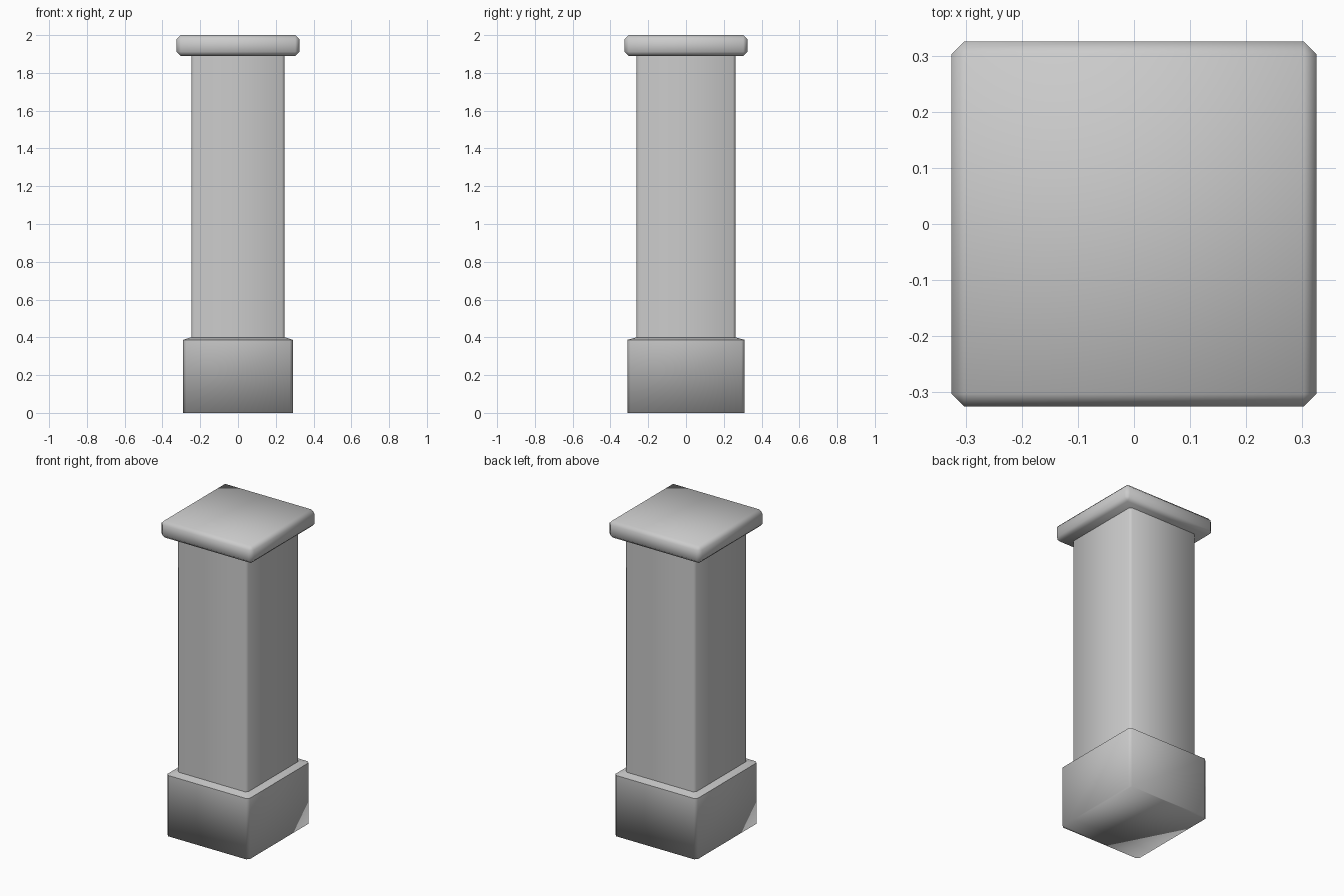
import bpy
import bmesh

if "Cube" in bpy.data.objects:
    bpy.data.objects.remove(bpy.data.objects["Cube"], do_unlink=True)

# One plain stone colour for the whole pillar
stone = bpy.data.materials.new("grey_stone")
stone.use_nodes = True
colour = (0.6, 0.6, 0.6, 1)
stone.diffuse_color = colour
bsdf = next(n for n in stone.node_tree.nodes if n.type == 'BSDF_PRINCIPLED')
bsdf.inputs["Base Color"].default_value = colour


def chamfered_ring(bm, z, hx, hy, c):
    """Rectangle with cut corners, counter-clockwise."""
    points = [(hx, c - hy), (hx, hy - c), (hx - c, hy), (c - hx, hy),
              (-hx, hy - c), (-hx, c - hy), (c - hx, -hy), (hx - c, -hy)]
    return [bm.verts.new((x, y, z)) for x, y in points]


def finish(name, bm):
    bmesh.ops.recalc_face_normals(bm, faces=bm.faces[:])
    for face in bm.faces:
        face.smooth = True
    mesh = bpy.data.meshes.new(name)
    bm.to_mesh(mesh)
    bm.free()
    mesh.materials.append(stone)
    obj = bpy.data.objects.new(name, mesh)
    bpy.context.collection.objects.link(obj)
    return obj


def loft(name, sections, sharp_heights=()):
    """Join stacked rectangular sections into a closed block."""
    bm = bmesh.new()
    rings = [chamfered_ring(bm, *s) for s in sections]
    for low, high in zip(rings, rings[1:]):
        for i in range(len(low)):
            j = (i + 1) % len(low)
            bm.faces.new((low[i], low[j], high[j], high[i]))
    bm.faces.new(rings[0][::-1])
    bm.faces.new(rings[-1])
    for edge in bm.edges:
        heights = [v.co.z for v in edge.verts]
        if any(all(abs(h - s) < 0.001 for h in heights) for s in sharp_heights):
            edge.smooth = False
    return finish(name, bm)


# Plinth with a gently sloping ledge
loft("plinth", [(0, 0.29, 0.31, 0.016), (0.387, 0.29, 0.31, 0.016),
                (0.4, 0.25, 0.262, 0.014)], sharp_heights=(0.387, 0.4))

# Plain shaft with narrow corner chamfers
loft("shaft", [(0.39, 0.247, 0.262, 0.014), (1.9, 0.247, 0.262, 0.014)],
     sharp_heights=(0.39, 1.9))

# Bevelled cap slab
bm = bmesh.new()
bmesh.ops.create_cube(bm, size=1)
bmesh.ops.scale(bm, vec=(0.65, 0.65, 0.11), verts=bm.verts[:])
bmesh.ops.bevel(bm, geom=bm.edges[:], offset=0.022, segments=1,
                affect='EDGES', profile=0.5)
cap = finish("cap", bm)
cap.location.z = 1.945
